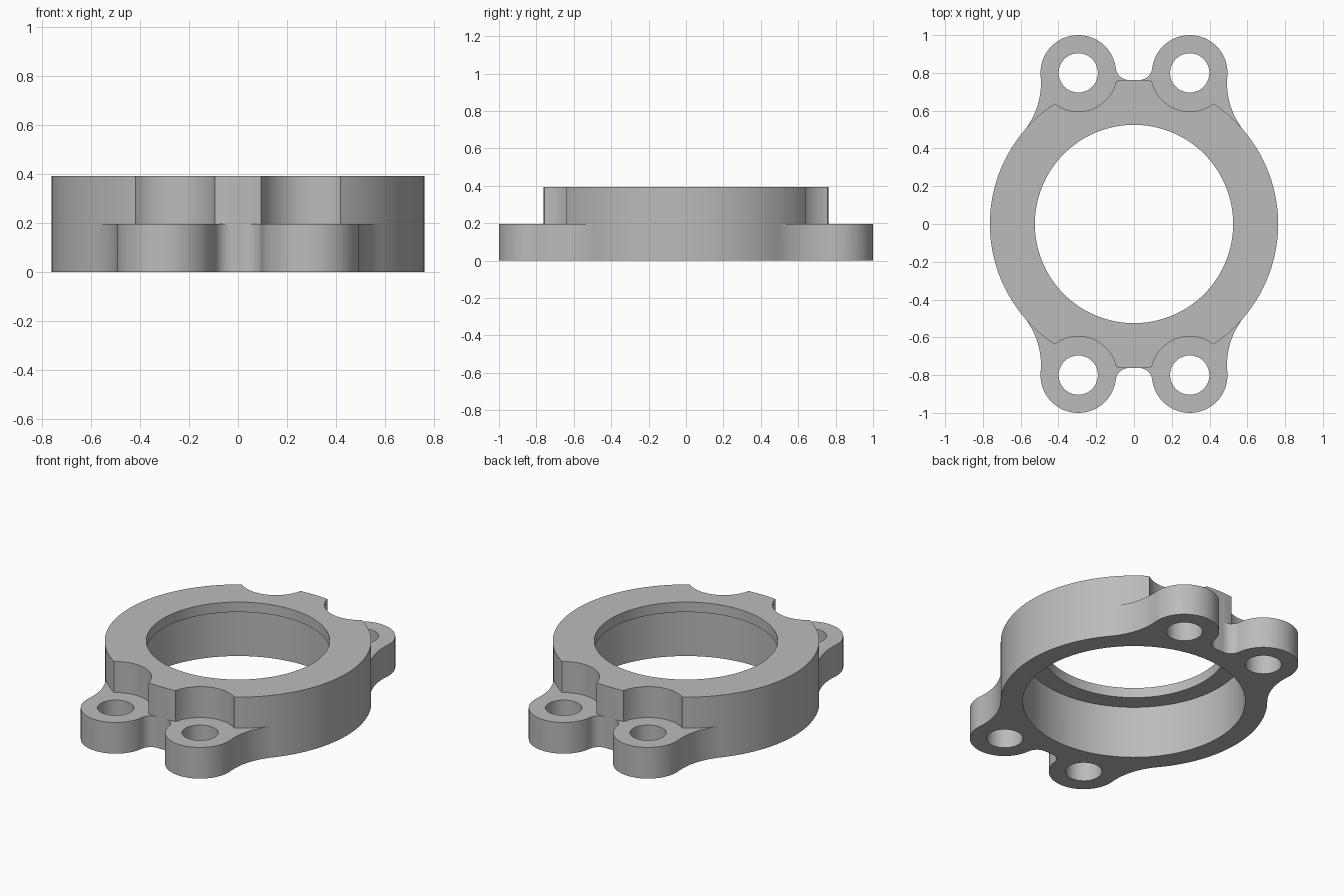
import bpy, bmesh, math
from mathutils import Vector

old = bpy.data.objects.get("Cube")
if old:
    bpy.data.objects.remove(old, do_unlink=True)

RING_R, BORE_R, COUNTERBORE_R = 0.763, 0.525, 0.637
EAR, EAR_R, HOLE_R, NOTCH_R = Vector((0.295, 0.8)), 0.2, 0.104, 0.205
FLANGE_Z, LIP_Z, TOP_Z = 0.197, 0.33, 0.393
ORIGIN = Vector((0, 0))

grey = bpy.data.materials.new("plain grey")
grey.use_nodes = True
colour = (0.5, 0.5, 0.5, 1)
grey.diffuse_color = colour
grey.node_tree.nodes["Principled BSDF"].inputs["Base Color"].default_value = colour


def finish(bm, name):
    bmesh.ops.recalc_face_normals(bm, faces=bm.faces)
    mesh = bpy.data.meshes.new(name)
    bm.to_mesh(mesh)
    bm.free()
    mesh.materials.append(grey)
    ob = bpy.data.objects.new(name, mesh)
    bpy.context.collection.objects.link(ob)
    return ob


def prism(name, points, z0, z1):
    bm = bmesh.new()
    face = bm.faces.new([bm.verts.new((p.x, p.y, z0)) for p in points])
    top = bmesh.ops.extrude_face_region(bm, geom=[face], use_keep_orig=True)["geom"]
    verts = [g for g in top if isinstance(g, bmesh.types.BMVert)]
    bmesh.ops.translate(bm, verts=verts, vec=(0, 0, z1 - z0))
    return finish(bm, name)


def circle(centre, radius, n):
    return [centre + radius * Vector((math.cos(math.tau * i / n), math.sin(math.tau * i / n)))
            for i in range(n)]


def arc(centre, start, end, turn, n):
    """Points from start up to, but not including, end; turn is 1 for anticlockwise."""
    a, b = start - centre, end - centre
    a0 = math.atan2(a.y, a.x)
    sweep = turn * ((turn * (math.atan2(b.y, b.x) - a0)) % math.tau)
    return [centre + a.length * Vector((math.cos(a0 + sweep * i / n), math.sin(a0 + sweep * i / n)))
            for i in range(n)]


def fillet(radius, side):
    """Centre and tangent points of a circle touching both the ring and the ear."""
    r1, r2, d = RING_R + radius, EAR_R + radius, EAR.length
    along = (r1 * r1 - r2 * r2 + d * d) / (2 * d)
    u = EAR.normalized()
    c = along * u + side * math.sqrt(r1 * r1 - along * along) * Vector((u.y, -u.x))
    return c, c.normalized() * RING_R, EAR + (c - EAR).normalized() * EAR_R


# Outline of one quarter, then mirrored and turned into the full flange
outer_c, outer_ring, outer_ear = fillet(0.4, 1)
inner_c, inner_ring, inner_ear = fillet(0.07, -1)
back = Vector((0, RING_R))
quarter = (arc(ORIGIN, Vector((RING_R, 0)), outer_ring, 1, 32)
           + arc(outer_c, outer_ring, outer_ear, -1, 20)
           + arc(EAR, outer_ear, inner_ear, 1, 40)
           + arc(inner_c, inner_ear, inner_ring, -1, 16)
           + arc(ORIGIN, inner_ring, back, 1, 3) + [back])
half = quarter + [Vector((-p.x, p.y)) for p in reversed(quarter[1:-1])]
half.append(Vector((-RING_R, 0)))
outline = half[:-1] + [-p for p in half[:-1]]
body = prism("clamp_ring_body", outline, 0, TOP_Z)

# Cutter that trims the upper level back to the round ring
bm = bmesh.new()
rect = [bm.verts.new((r, 0, z)) for r, z in
        ((RING_R + 0.0005, FLANGE_Z), (1.3, FLANGE_Z), (1.3, 0.6), (RING_R + 0.0005, 0.6))]
edges = [bm.edges.new((rect[i], rect[(i + 1) % 4])) for i in range(4)]
bmesh.ops.spin(bm, geom=rect + edges, cent=(0, 0, 0), axis=(0, 0, 1),
               angle=math.tau, steps=256, use_merge=True)
bmesh.ops.remove_doubles(bm, verts=bm.verts, dist=1e-5)
cutters = [finish(bm, "upper_trim_cutter")]

# Ear notches, bolt holes, bore and counterbore
for sx in (1, -1):
    for sy in (1, -1):
        c = Vector((sx * EAR.x, sy * EAR.y))
        cutters.append(prism("notch_cutter", circle(c, NOTCH_R, 72), FLANGE_Z, 0.6))
        cutters.append(prism("bolt_hole_cutter", circle(c, HOLE_R, 48), -0.2, 0.5))
cutters.append(prism("bore_cutter", circle(ORIGIN, BORE_R, 128), -0.2, 0.7))
cutters.append(prism("counterbore_cutter", circle(ORIGIN, COUNTERBORE_R, 128), -0.1, LIP_Z))

bpy.ops.object.select_all(action='DESELECT')
body.select_set(True)
bpy.context.view_layer.objects.active = body
for cutter in cutters:
    cutter.hide_render = True
    mod = body.modifiers.new("cut", 'BOOLEAN')
    mod.operation, mod.solver, mod.object = 'DIFFERENCE', 'EXACT', cutter
    bpy.ops.object.modifier_apply(modifier=mod.name)
    bpy.data.objects.remove(cutter, do_unlink=True)

bpy.ops.object.shade_smooth_by_angle(angle=math.radians(30))
